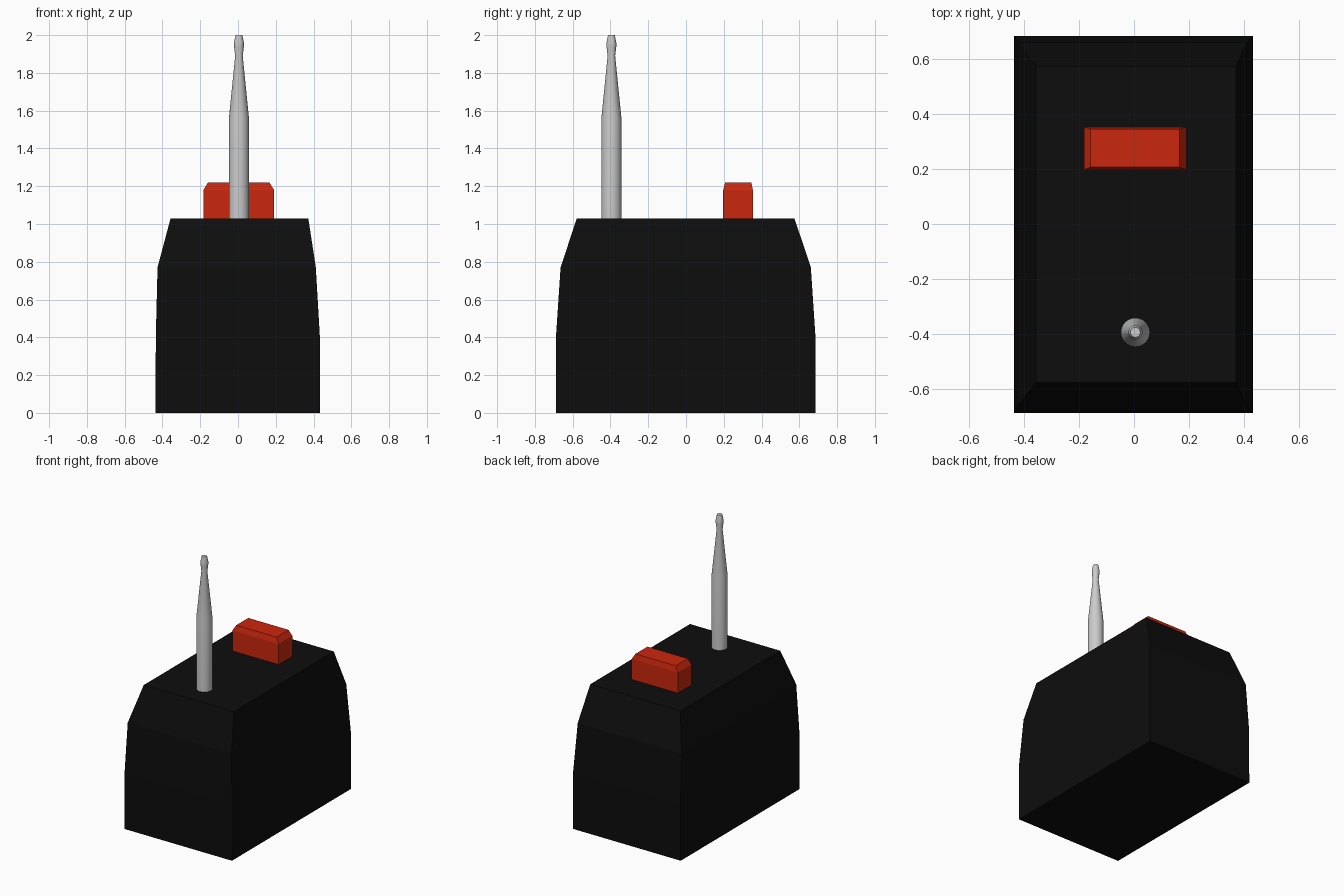
import bpy, bmesh, math

if "Cube" in bpy.data.objects:
    bpy.data.objects.remove(bpy.data.objects["Cube"])


def material(name, rgb):
    m = bpy.data.materials.new(name)
    m.diffuse_color = (*rgb, 1)
    m.use_nodes = True
    m.node_tree.nodes["Principled BSDF"].inputs["Base Color"].default_value = m.diffuse_color
    return m


def loft(name, rings, mat=None, smooth=False):
    """Skin a stack of vertex rings and cap both ends."""
    bm = bmesh.new()
    loops = [[bm.verts.new(p) for p in ring] for ring in rings]
    n = len(loops[0])
    for a, b in zip(loops, loops[1:]):
        for i in range(n):
            j = (i + 1) % n
            bm.faces.new((a[i], a[j], b[j], b[i]))
    bm.faces.new(loops[0][::-1])
    bm.faces.new(loops[-1])
    mesh = bpy.data.meshes.new(name)
    bm.to_mesh(mesh)
    bm.free()
    ob = bpy.data.objects.new(name, mesh)
    bpy.context.collection.objects.link(ob)
    if mat:
        mesh.materials.append(mat)
    if smooth:
        bpy.context.view_layer.objects.active = ob
        ob.select_set(True)
        bpy.ops.object.shade_smooth_by_angle(angle=math.radians(35))
        ob.select_set(False)
    return ob


def rect(x0, x1, y0, y1, z):
    return [(x0, y0, z), (x1, y0, z), (x1, y1, z), (x0, y1, z)]


def circle(cx, cy, r, z, n=24):
    return [(cx + r * math.cos(2 * math.pi * i / n),
             cy + r * math.sin(2 * math.pi * i / n), z) for i in range(n)]


black = material("black_plastic", (0.004, 0.004, 0.004))
red = material("red_plastic", (0.6, 0.02, 0.004))

# Housing: straight base, tapering shoulders, flat top
loft("housing", [
    rect(-0.437, 0.433, -0.688, 0.685, 0.0),
    rect(-0.435, 0.433, -0.688, 0.685, 0.41),
    rect(-0.426, 0.412, -0.664, 0.661, 0.77),
    rect(-0.357, 0.372, -0.578, 0.574, 1.03),
], black)

# Push button with chamfered top
loft("button", [
    rect(-0.183, 0.191, 0.197, 0.354, 1.0),
    rect(-0.183, 0.191, 0.197, 0.354, 1.18),
    rect(-0.159, 0.166, 0.207, 0.346, 1.22),
], red)

# Tapered antenna with a small flared tip
profile = [(0.053, 1.0), (0.053, 1.56), (0.020, 1.89),
           (0.026, 1.94), (0.026, 1.96), (0.018, 2.0)]
loft("antenna", [circle(0.005, -0.395, r, z) for r, z in profile], smooth=True)
